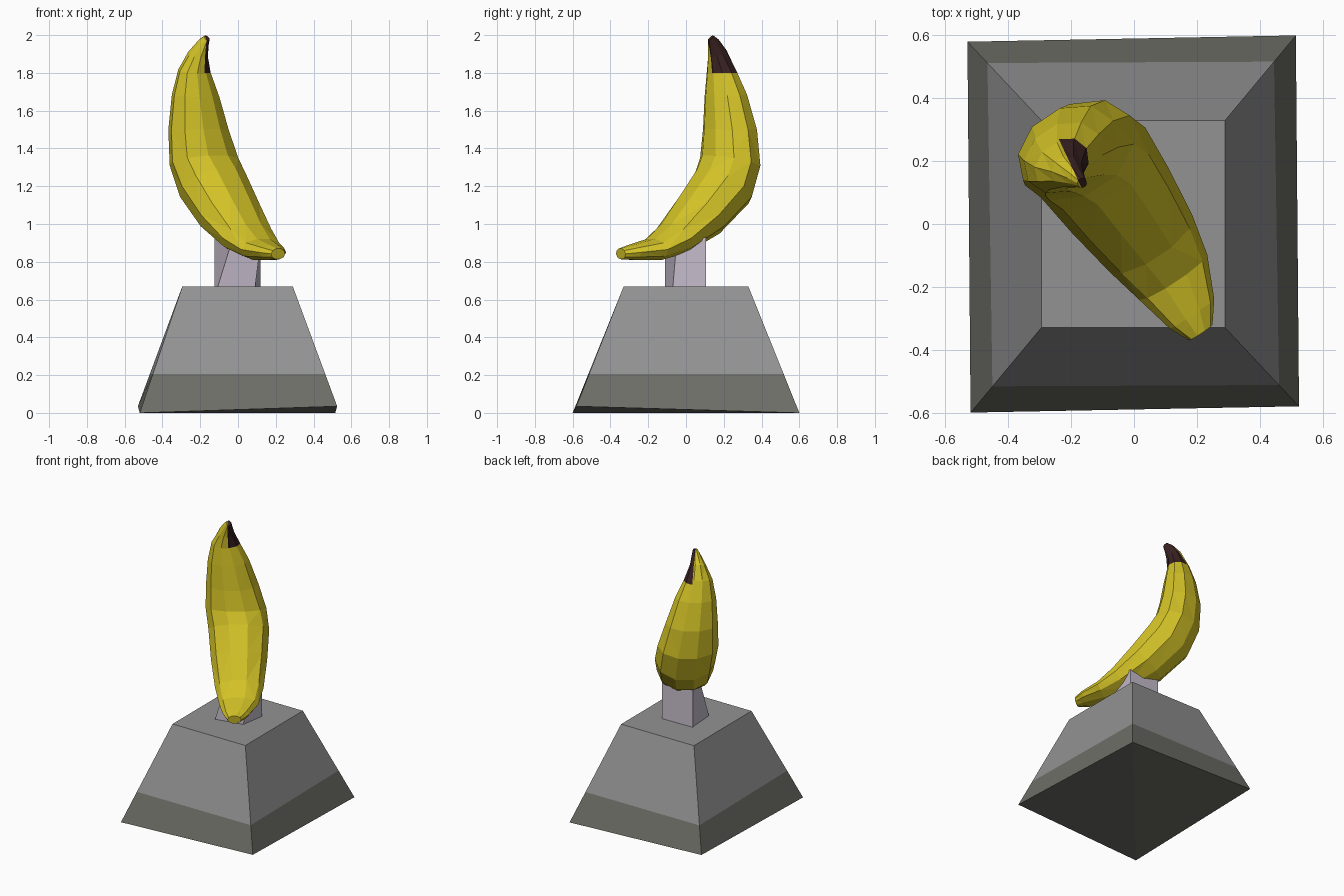
import bpy, bmesh, math
from mathutils import Vector

if "Cube" in bpy.data.objects:
    bpy.data.objects.remove(bpy.data.objects["Cube"])


def material(name, rgb):
    m = bpy.data.materials.new(name)
    m.diffuse_color = (*rgb, 1)
    m.use_nodes = True
    m.node_tree.nodes["Principled BSDF"].inputs["Base Color"].default_value = m.diffuse_color
    return m


GREY = material("stone grey", (0.29, 0.29, 0.29))
BAND = material("dark stone", (0.155, 0.155, 0.135))
LILAC = material("pale lilac", (0.58, 0.52, 0.62))
YELLOW = material("banana yellow", (0.65, 0.54, 0.02))
BROWN = material("dark brown", (0.04, 0.015, 0.015))


def finish(bm, name, mats):
    bmesh.ops.recalc_face_normals(bm, faces=bm.faces)
    mesh = bpy.data.meshes.new(name)
    bm.to_mesh(mesh)
    bm.free()
    for m in mats:
        mesh.materials.append(m)
    ob = bpy.data.objects.new(name, mesh)
    bpy.context.collection.objects.link(ob)
    return ob


def loft(rings):
    """Skin a list of closed rings of points and cap both ends."""
    bm = bmesh.new()
    vs = [[bm.verts.new(p) for p in r] for r in rings]
    n = len(vs[0])
    for a, b in zip(vs, vs[1:]):
        for i in range(n):
            j = (i + 1) % n
            bm.faces.new((a[i], a[j], b[j], b[i]))
    bm.faces.new(vs[0][::-1])
    bm.faces.new(vs[-1])
    return bm


def cut(bm, co, no, faces=None):
    faces = list(faces if faces is not None else bm.faces)
    geom = list({v for f in faces for v in f.verts} | {e for f in faces for e in f.edges}) + faces
    bmesh.ops.bisect_plane(bm, geom=geom, plane_co=co, plane_no=no)


# Pedestal: slightly skewed tapered block with a dark lower band
bm = loft([
    [(-0.52, -0.60, 0.0), (0.525, -0.58, 0.035), (0.515, 0.60, 0.0), (-0.53, 0.58, 0.035)],
    [(-0.295, -0.33, 0.67), (0.29, -0.33, 0.67), (0.29, 0.33, 0.67), (-0.295, 0.33, 0.67)],
])
bm.faces.ensure_lookup_table()
bottom = bm.faces[4]
corners = sorted(bottom.verts, key=lambda v: v.co.z)
bmesh.utils.face_split(bottom, corners[0], corners[1])
cut(bm, (0, 0, 0.207), (0, 0, 1))
for f in bm.faces:
    f.material_index = int(f.calc_center_median().z < 0.207)
finish(bm, "pedestal", [GREY, BAND])

# Support block between pedestal and banana
bm = loft([
    [(-0.11, -0.11, 0.66), (0.09, -0.07, 0.66), (0.12, 0.105, 0.66), (-0.125, 0.10, 0.66)],
    [(-0.045, -0.11, 0.87), (0.12, -0.05, 0.90), (0.12, 0.105, 0.93), (-0.125, 0.10, 0.95)],
])
finish(bm, "support_block", [LILAC])

# Banana: sections along a curved path (along, height, sideways, half thickness, half width)
ALONG = Vector((-0.555, 0.832, 0))
SIDE = Vector((0.832, 0.555, 0))
UP = Vector((0, 0, 1))
SECTIONS = [
    (-0.405, 0.842, -0.015, 0.030, 0.045),
    (-0.34, 0.850, -0.005, 0.042, 0.085),
    (-0.21, 0.865, 0.01, 0.062, 0.13),
    (-0.08, 0.925, 0.01, 0.095, 0.16),
    (0.085, 1.05, 0.005, 0.140, 0.185),
    (0.235, 1.20, 0.0, 0.160, 0.20),
    (0.295, 1.33, -0.02, 0.147, 0.20),
    (0.31, 1.50, -0.045, 0.134, 0.172),
    (0.30, 1.68, -0.07, 0.106, 0.135),
    (0.283, 1.81, -0.088, 0.074, 0.092),
    (0.255, 1.90, -0.084, 0.055, 0.052),
    (0.222, 1.96, -0.072, 0.034, 0.028),
    (0.200, 1.985, -0.065, 0.020, 0.015),
]
SIDES = 10
rings = []
for k, (u, z, w, thick, wide) in enumerate(SECTIONS):
    p, q = SECTIONS[max(k - 1, 0)], SECTIONS[min(k + 1, len(SECTIONS) - 1)]
    t = Vector((q[0] - p[0], q[1] - p[1])).normalized()
    normal = UP * t.x - ALONG * t.y
    centre = ALONG * u + SIDE * w + UP * z
    rings.append([centre + SIDE * (wide * math.cos(a)) + normal * (thick * math.sin(a))
                  for a in (2 * math.pi * i / SIDES for i in range(SIDES))])
bm = loft(rings)
bmesh.ops.triangulate(bm, faces=bm.faces[:])

# Dark stem end: only the part above a height and on one side of a plane
STEM_Z, STEM_CO, STEM_NO = 1.8, Vector((-0.20, 0.186, 1.8)), Vector((0.9, 0.42, 0))
cut(bm, (0, 0, STEM_Z), (0, 0, 1))
cut(bm, STEM_CO, STEM_NO, [f for f in bm.faces if f.calc_center_median().z > STEM_Z])
for f in bm.faces:
    c = f.calc_center_median()
    f.material_index = int(c.z > STEM_Z and (c - STEM_CO).dot(STEM_NO) > 0)
finish(bm, "banana", [YELLOW, BROWN])
